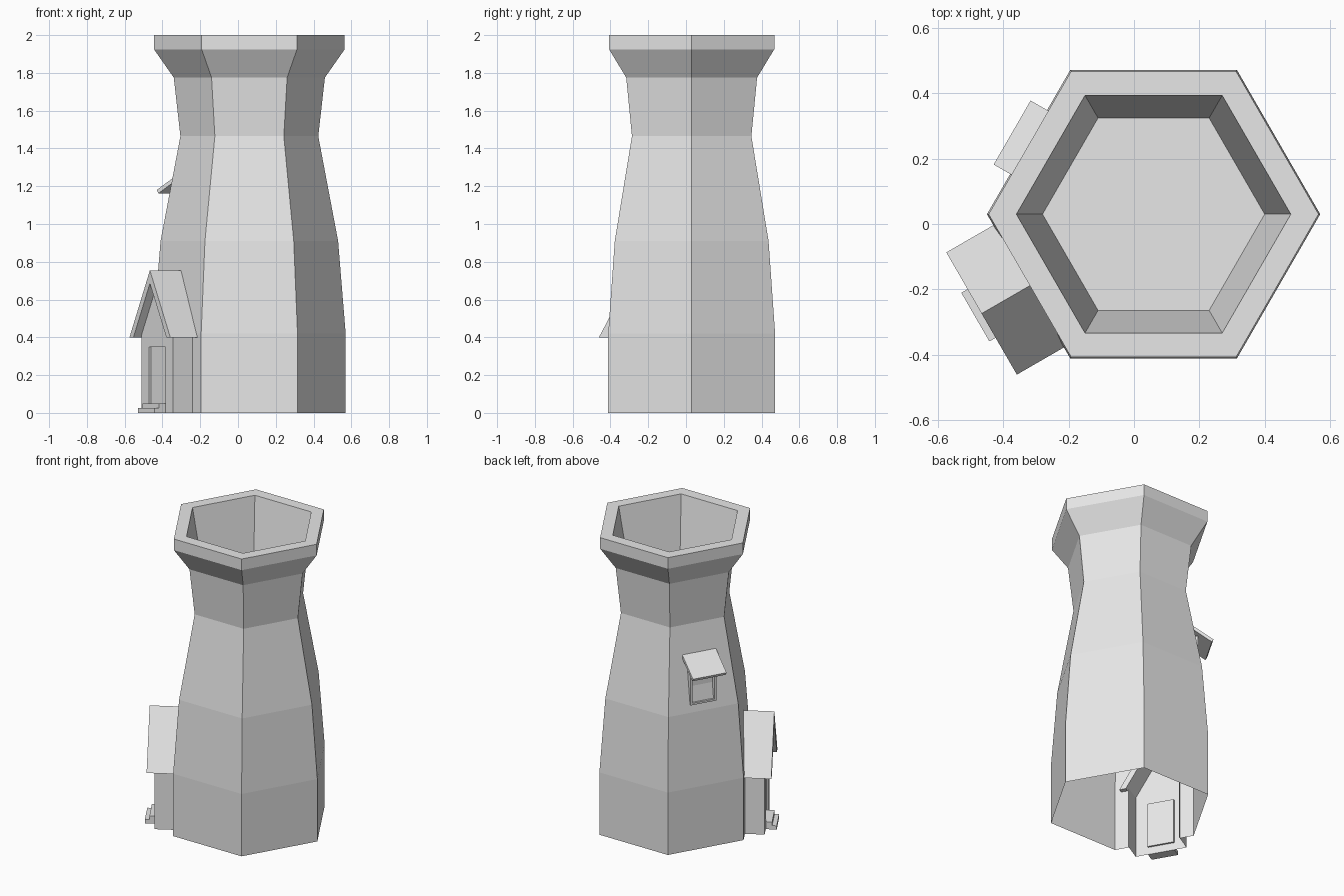
import bpy, bmesh, math
from mathutils import Vector

cube = bpy.data.objects.get("Cube")
if cube:
    bpy.data.objects.remove(cube, do_unlink=True)

CENTRE = Vector((0.06, 0.03, 0))
UP = Vector((0, 0, 1))

stone = bpy.data.materials.new("pale_grey")
stone.use_nodes = True
stone.diffuse_color = (0.8, 0.8, 0.8, 1)
stone.node_tree.nodes["Principled BSDF"].inputs["Base Color"].default_value = (0.8, 0.8, 0.8, 1)


def axes(angle):
    """Outward and sideways directions of a tower side."""
    a = math.radians(angle)
    return Vector((math.cos(a), math.sin(a), 0)), Vector((-math.sin(a), math.cos(a), 0))


def place(angle, d, t, z):
    out, side = axes(angle)
    return CENTRE + out * d + side * t + UP * z


def finish(bm, name, fix_normals=True):
    if fix_normals:
        bmesh.ops.recalc_face_normals(bm, faces=bm.faces)
    mesh = bpy.data.meshes.new(name)
    bm.to_mesh(mesh)
    bm.free()
    mesh.materials.append(stone)
    obj = bpy.data.objects.new(name, mesh)
    bpy.context.collection.objects.link(obj)


def loft(rings, start=True, end=True):
    """Join equal loops of points with quads, with optional caps."""
    bm = bmesh.new()
    loops = [[bm.verts.new(p) for p in ring] for ring in rings]
    n = len(loops[0])
    for a, b in zip(loops, loops[1:]):
        for i in range(n):
            j = (i + 1) % n
            bm.faces.new((a[i], a[j], b[j], b[i]))
    if start:
        bm.faces.new(loops[0][::-1])
    if end:
        bm.faces.new(loops[-1])
    bm.normal_update()
    return bm


def box(angle, d0, d1, half, z0, z1):
    corners = ((-half, z0), (half, z0), (half, z1), (-half, z1))
    return loft([[place(angle, d, t, z) for t, z in corners] for d in (d0, d1)])


def cut(bm, faces, point, normal):
    geom = set(faces)
    for f in faces:
        geom.update(f.edges, f.verts)
    bmesh.ops.bisect_plane(bm, geom=list(geom), plane_co=point, plane_no=normal)


def recess(bm, faces, move):
    new = bmesh.ops.extrude_discrete_faces(bm, faces=faces)["faces"]
    bmesh.ops.translate(bm, verts=list({v for f in new for v in f.verts}), vec=move)


# Shared sizes of the porch
PORCH, WINDOW = 210, 150
HALF, PEAK, PITCH, FRONT = 0.165, 0.685, 1.64, 0.563
out, side = axes(PORCH)

# Tower: hollow hexagonal shell with a sunken platform
profile = [(0.51, 0), (0.51, 0.42), (0.47, 0.91), (0.365, 1.465), (0.40, 1.775),
           (0.505, 1.925), (0.505, 2), (0.42, 2), (0.34, 1.58)]
bm = loft([[place(k * 60, r, 0, z) for k in range(6)] for r, z in profile], start=False)


def porch_side():
    bm.normal_update()
    return [f for f in bm.faces if f.normal.dot(out) > 0.9 and f.calc_center_median().z < 0.91]


# Gabled opening behind the porch
for s in (-1, 1):
    cut(bm, porch_side(), place(PORCH, 0, s * HALF, 0), side)
    cut(bm, porch_side(), place(PORCH, 0, 0, PEAK), UP + side * (s * PITCH))
opening = []
for f in porch_side():
    c = f.calc_center_median() - CENTRE
    t = abs(c.dot(side))
    if t < HALF and c.z < PEAK - PITCH * t:
        opening.append(f)
bmesh.ops.delete(bm, geom=opening, context="FACES")
finish(bm, "tower", fix_normals=False)

# Porch walls: open at the back and below, with a sunken door
eave = PEAK - PITCH * HALF
gable = [(-HALF, 0), (HALF, 0), (HALF, eave), (0, PEAK), (-HALF, eave)]
bm = loft([[place(PORCH, d, t, z) for t, z in gable] for d in (0.43, FRONT)], start=False)
bmesh.ops.delete(bm, geom=[f for f in bm.faces if f.calc_center_median().z < 0.001], context="FACES")


def front_faces():
    bm.normal_update()
    return [f for f in bm.faces if abs(f.normal.dot(out)) > 0.9]


for t in (-0.085, 0.085):
    cut(bm, front_faces(), place(PORCH, 0, t, 0), side)
for z in (0.05, 0.35):
    cut(bm, front_faces(), place(PORCH, 0, 0, z), UP)
door = []
for f in front_faces():
    c = f.calc_center_median() - CENTRE
    if abs(c.dot(side)) < 0.08 and 0.05 < c.z < 0.35:
        door.append(f)
recess(bm, door, out * -0.012)
finish(bm, "porch_walls", fix_normals=False)

# Porch roof: steep chevron with flat-cut eaves
chevron = [(-0.216, 0.4), (0, 0.755), (0.216, 0.4), (0.174, 0.4), (0, PEAK), (-0.174, 0.4)]
finish(loft([[place(PORCH, d, t, z) for t, z in chevron] for d in (0.41, 0.608)]), "porch_roof")

# Door steps
finish(box(PORCH, FRONT, 0.63, 0.086, 0, 0.025), "lower_step")
finish(box(PORCH, FRONT, 0.602, 0.086, 0.025, 0.05), "upper_step")

# Window frame with a sunken pane
win_out, win_side = axes(WINDOW)
bm = box(WINDOW, 0.33, 0.41, 0.086, 0.96, 1.21)
bmesh.ops.recalc_face_normals(bm, faces=bm.faces)
pane = [f for f in bm.faces if f.normal.dot(win_out) > 0.9]
bmesh.ops.inset_individual(bm, faces=pane, thickness=0.018)
recess(bm, pane, win_out * -0.03)
finish(bm, "window_frame", fix_normals=False)

# Window awning: sloping slab
slab = [(0.33, 1.29), (0.5, 1.18), (0.49, 1.162), (0.32, 1.272)]
finish(loft([[place(WINDOW, d, t, z) for d, z in slab] for t in (-0.113, 0.113)]), "window_awning")
